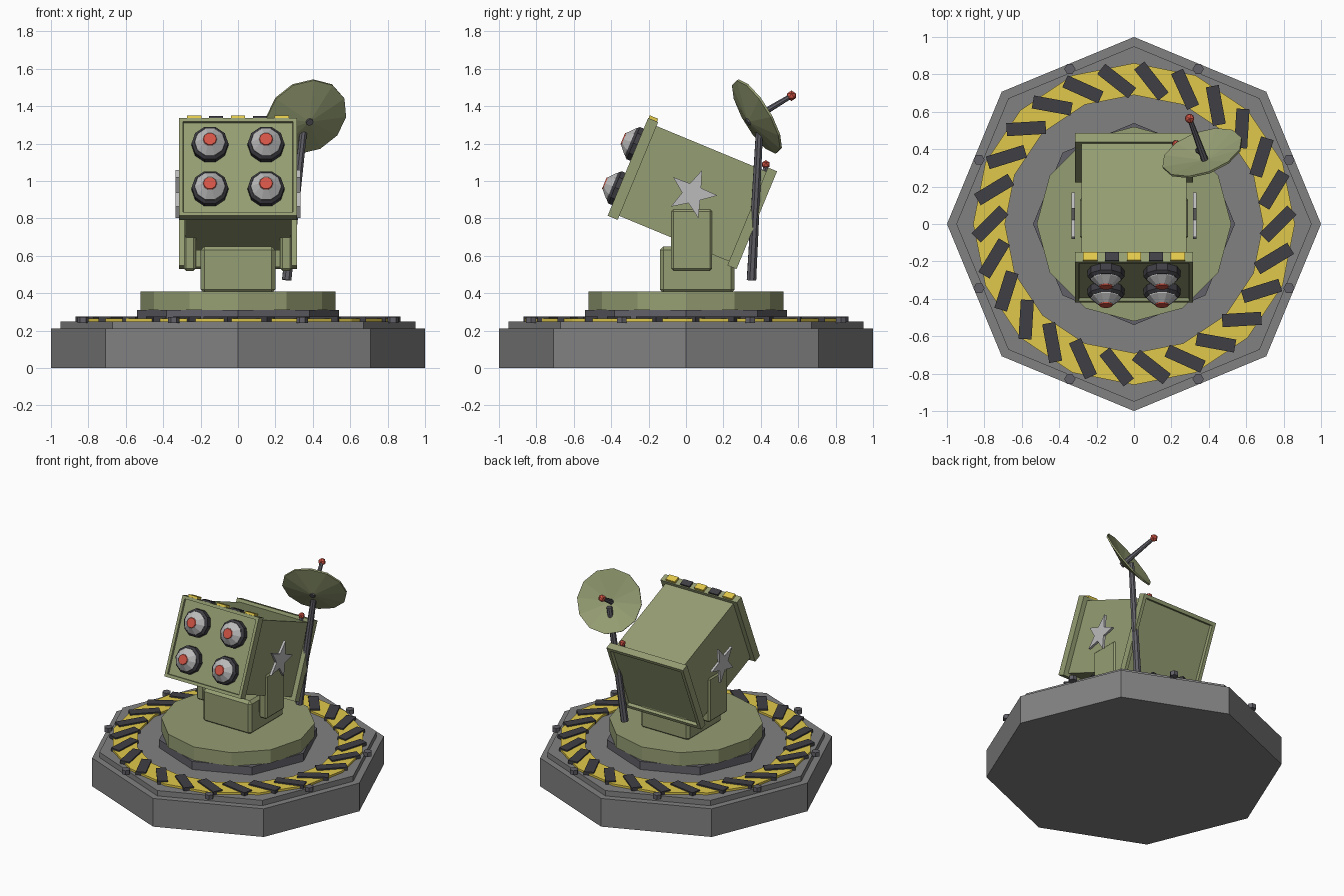
import bpy, bmesh, math
from mathutils import Matrix, Vector

if "Cube" in bpy.data.objects:
    bpy.data.objects.remove(bpy.data.objects["Cube"])


def mat(name, rgb):
    m = bpy.data.materials.new(name)
    m.diffuse_color = (*rgb, 1)
    m.use_nodes = True
    m.node_tree.nodes["Principled BSDF"].inputs["Base Color"].default_value = m.diffuse_color
    return m


OLIVE = mat("olive", (0.30, 0.34, 0.17))
GREY = mat("grey", (0.22, 0.22, 0.22))
STEEL = mat("steel", (0.12, 0.12, 0.14))
DARK = mat("dark", (0.05, 0.05, 0.06))
LIGHT = mat("light_grey", (0.5, 0.5, 0.5))
YELLOW = mat("yellow", (0.75, 0.58, 0.07))
RED = mat("red", (0.65, 0.09, 0.06))
I = Matrix.Identity(4)


def finish(bm, name, material, matrix=I):
    bmesh.ops.recalc_face_normals(bm, faces=bm.faces)
    me = bpy.data.meshes.new(name)
    bm.to_mesh(me)
    bm.free()
    me.materials.append(material)
    ob = bpy.data.objects.new(name, me)
    ob.matrix_world = matrix
    bpy.context.collection.objects.link(ob)
    return ob


def box(name, lo, hi, material, matrix=I, bevel=0, recess=None):
    """Box between two corners; recess = (face direction, rim width, depth)."""
    lo, hi = Vector(lo), Vector(hi)
    bm = bmesh.new()
    bmesh.ops.create_cube(bm, size=1, matrix=Matrix.Translation((lo + hi) / 2)
                          @ Matrix.Diagonal((*(hi - lo), 1)))
    if bevel:
        bmesh.ops.bevel(bm, geom=bm.edges[:], offset=bevel, segments=1, affect='EDGES')
    if recess:
        bm.normal_update()
        d, rim, depth = recess
        f = max(bm.faces, key=lambda f: f.normal.dot(Vector(d)) * f.calc_area())
        bmesh.ops.inset_region(bm, faces=[f], thickness=rim)
        new = bmesh.ops.inset_region(bm, faces=[f], thickness=0.002)
        bmesh.ops.translate(bm, verts=f.verts[:], vec=-Vector(d) * depth)
    return finish(bm, name, material, matrix)


def lathe(name, profile, sides, material, matrix=I, phase=0.0, closed=False):
    """Spin (radius, height) points about z; closed joins last ring to first."""
    bm = bmesh.new()
    rings = []
    for r, z in profile:
        rings.append([bm.verts.new((r * math.cos(phase + k * math.tau / sides),
                                    r * math.sin(phase + k * math.tau / sides), z))
                      for k in range(sides)])
    pairs = list(zip(rings, rings[1:]))
    if closed:
        pairs.append((rings[-1], rings[0]))
    for a, b in pairs:
        for k in range(sides):
            j = (k + 1) % sides
            bm.faces.new((a[k], a[j], b[j], b[k]))
    if not closed:
        bm.faces.new(rings[0])
        bm.faces.new(rings[-1])
    return finish(bm, name, material, matrix)


def along(a, b):
    """Matrix placing z on the line from a to b."""
    a, b = Vector(a), Vector(b)
    return Matrix.Translation(a) @ (b - a).to_track_quat('Z', 'Y').to_matrix().to_4x4()


def rod(name, a, b, r1, r2, sides, material):
    length = (Vector(b) - Vector(a)).length
    return lathe(name, [(r1, 0), (r2, length)], sides, material, along(a, b))


def bead(name, p, r):
    bm = bmesh.new()
    bmesh.ops.create_icosphere(bm, subdivisions=1, radius=r)
    return finish(bm, name, RED, Matrix.Translation(p))


# Octagonal base with stepped top
lathe("base", [(1, 0), (1, 0.21), (0.95, 0.21), (0.95, 0.25)], 8, GREY)

# Hazard ring with slanted stripes
lathe("hazard_ring", [(0.69, 0.245), (0.86, 0.245), (0.86, 0.265), (0.69, 0.265)],
      16, YELLOW, closed=True)
for k in range(26):
    a = k * math.tau / 26
    m = (Matrix.Rotation(a, 4, 'Z') @ Matrix.Translation((0.77, 0, 0))
         @ Matrix.Rotation(math.radians(45), 4, 'Z'))
    box("hazard_stripe", (-0.105, -0.035, 0.25), (0.105, 0.035, 0.275), DARK, m)

# Base bolts
for k in range(8):
    a = math.radians(22.5 + 45 * k)
    lathe("base_bolt", [(0.03, 0.24), (0.03, 0.272)], 6, STEEL,
          Matrix.Translation((0.897 * math.cos(a), 0.897 * math.sin(a), 0)))

# Turntable
lathe("turntable_collar", [(0.54, 0.25), (0.54, 0.31)], 8, STEEL)
lathe("turntable", [(0.52, 0.31), (0.52, 0.41)], 12, OLIVE)

# Pedestal and side arms
box("pedestal", (-0.2, -0.14, 0.40), (0.2, 0.26, 0.65), OLIVE, bevel=0.02)
for s in (-1, 1):
    xs = sorted((s * 0.225, s * 0.29))
    box("support_arm", (xs[0], -0.08, 0.52), (xs[1], 0.14, 0.85), OLIVE, bevel=0.012)
box("arm_crossbar", (-0.25, -0.04, 0.54), (0.25, 0.10, 0.63), OLIVE)

# Tilted launcher housing with end frames
L = Matrix.Translation((0, 0.034, 0.933)) @ Matrix.Rotation(math.radians(-22.5), 4, 'X')
box("launcher_body", (-0.28, -0.34, -0.26), (0.28, 0.34, 0.26), OLIVE, L)
box("front_frame", (-0.315, -0.373, -0.283), (0.315, -0.315, 0.283), OLIVE, L,
    recess=((0, -1, 0), 0.03, 0.015))
box("rear_frame", (-0.315, 0.32, -0.283), (0.315, 0.373, 0.283), OLIVE, L,
    recess=((0, 1, 0), 0.035, 0.025))

# Four launch tubes with pointed noses
for x in (-0.15, 0.15):
    for z in (-0.128, 0.128):
        m = L @ Matrix.Translation((x, -0.35, z)) @ Matrix.Rotation(math.radians(90), 4, 'X')
        lathe("tube_collar", [(0.098, 0), (0.098, 0.045), (0.083, 0.06)], 10, DARK, m)
        lathe("nose_cone", [(0.083, 0.055), (0.08, 0.065), (0.038, 0.1)], 10, LIGHT, m)
        lathe("nose_tip", [(0.038, 0.098), (0.034, 0.106)], 10, RED, m)

# Warning blocks along the front frame
for k in range(5):
    x = (k - 2) * 0.117
    box("warning_block", (x - 0.038, -0.37, 0.275), (x + 0.038, -0.322, 0.299 - 0.004 * (k % 2)),
        DARK if k % 2 else YELLOW, L)

# Side stars
for s in (-1, 1):
    bm = bmesh.new()
    pts = []
    for k in range(10):
        r = 0.055 if k % 2 else 0.135
        a = math.radians(90 + 36 * k)
        pts.append(bm.verts.new((s * 0.315, r * math.cos(a), r * math.sin(a))))
    face = bm.faces.new(pts)
    out = bmesh.ops.extrude_face_region(bm, geom=[face])
    bmesh.ops.translate(bm, vec=(s * 0.018, 0, 0),
                        verts=[v for v in out["geom"] if isinstance(v, bmesh.types.BMVert)])
    finish(bm, "side_star", LIGHT, L)

# Antenna mast, dish and feed
rod("mast", (0.26, 0.35, 0.47), (0.355, 0.395, 1.31), 0.027, 0.02, 8, STEEL)
n = Vector((-0.30, 0.815, 0.49)).normalized()
centre = Vector((0.365, 0.38, 1.345))
back = centre - n * 0.045
lathe("dish", [(0.225, 0.05), (0.01, 0.0), (0.01, -0.012), (0.225, 0.038)], 12, OLIVE,
      along(back, centre), closed=True)
tip = centre + n * 0.225
rod("dish_feed", back - n * 0.02, tip, 0.02, 0.013, 8, STEEL)
bead("feed_bead", tip, 0.028)

# Rear beacon
rod("beacon_stem", (0.225, 0.415, 1.04), (0.225, 0.43, 1.08), 0.015, 0.015, 6, STEEL)
bead("beacon", (0.225, 0.427, 1.088), 0.024)
